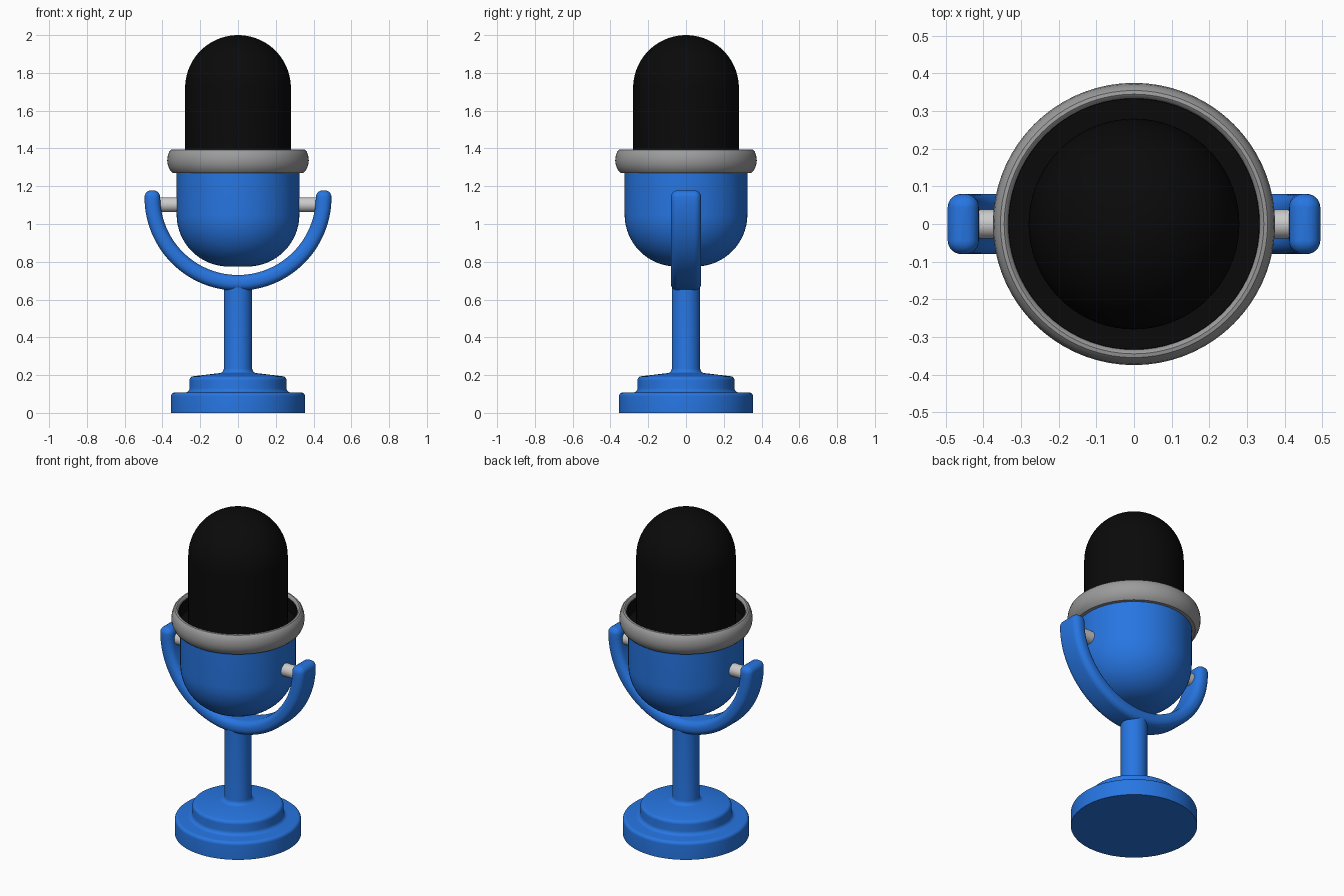
import bpy, bmesh
from math import sin, cos, pi, radians
from mathutils import Vector, Matrix

if "Cube" in bpy.data.objects:
    bpy.data.objects.remove(bpy.data.objects["Cube"])


def material(name, color):
    m = bpy.data.materials.new(name)
    m.diffuse_color = (*color, 1)
    m.use_nodes = True
    m.node_tree.nodes["Principled BSDF"].inputs["Base Color"].default_value = m.diffuse_color
    return m


BLUE = material("blue_paint", (0.02, 0.18, 0.76))
BLACK = material("black_grille", (0.003, 0.003, 0.003))
GREY = material("grey_metal", (0.33, 0.33, 0.33))


def finish(name, bm, mat=None):
    bmesh.ops.recalc_face_normals(bm, faces=bm.faces)
    me = bpy.data.meshes.new(name)
    bm.to_mesh(me)
    bm.free()
    me.polygons.foreach_set("use_smooth", [True] * len(me.polygons))
    me.set_sharp_from_angle(angle=radians(35))
    if mat:
        me.materials.append(mat)
    ob = bpy.data.objects.new(name, me)
    bpy.context.collection.objects.link(ob)
    return ob


def arc(cx, cz, r, a0, a1, n=6):
    """Profile points on a circular arc, angles in degrees."""
    angles = [radians(a0 + (a1 - a0) * i / n) for i in range(n + 1)]
    return [(cx + r * cos(a), cz + r * sin(a)) for a in angles]


def lathe(name, profile, mat=None, closed=False, steps=72):
    """Revolve an (r, z) profile about the z axis."""
    bm = bmesh.new()
    vs = [bm.verts.new((r, 0, z)) for r, z in profile]
    edges = [bm.edges.new(p) for p in zip(vs, vs[1:])]
    if closed:
        edges.append(bm.edges.new((vs[-1], vs[0])))
    bmesh.ops.spin(bm, geom=vs + edges, cent=(0, 0, 0), axis=(0, 0, 1),
                   angle=2 * pi, steps=steps)
    bmesh.ops.remove_doubles(bm, verts=bm.verts, dist=1e-4)
    return finish(name, bm, mat)


# Stepped base with the stem flowing out of it
lathe("base_and_stem",
      [(0, 0), (0.355, 0)] + arc(0.335, 0.088, 0.02, 0, 90)
      + arc(0.28, 0.131, 0.023, 270, 180) + arc(0.235, 0.172, 0.022, 0, 80)
      + arc(0.1, 0.235, 0.025, 275, 180) + [(0.075, 0.69), (0, 0.69)], BLUE)

# Rounded cup that holds the grille
lathe("cup", [(0, 0.775)] + arc(0.05, 1.05, 0.275, 270, 360, 16)
      + [(0.325, 1.29), (0, 1.29)], BLUE)

# Bulging metal collar
lathe("collar",
      [(0.325, 1.27), (0.345, 1.27), (0.36, 1.285), (0.371, 1.31), (0.375, 1.335),
       (0.372, 1.36), (0.365, 1.382), (0.355, 1.393), (0.345, 1.395),
       (0.338, 1.39), (0.334, 1.38), (0.334, 1.3)], GREY, closed=True)

# Black lining inside the collar, and the domed grille
lathe("collar_lining", [(0, 1.3), (0.332, 1.3), (0.332, 1.376), (0.336, 1.376),
                        (0.336, 1.28), (0, 1.28)], BLACK)
lathe("grille", [(0, 1.29), (0.28, 1.29)] + arc(0, 1.72, 0.28, 0, 90, 20), BLACK)


# U-shaped yoke: rounded-rectangle section swept along a half circle
R, HW, HT, CORNER, CZ = 0.4535, 0.08, 0.0415, 0.036, 1.142


def section(inset):
    r = CORNER - inset
    w, t = HW - CORNER, HT - CORNER
    pts = []
    for (sx, sy), a in zip(((1, 1), (-1, 1), (-1, -1), (1, -1)), (0, 90, 180, 270)):
        pts += arc(sx * t, sy * w, r, a, a + 90)
    return pts


stations = []          # (angle, vertical extension past the end, inset)
CAP = [i / 5 * pi / 2 * 0.98 for i in range(5, 0, -1)]
stations += [(pi, CORNER * sin(a), CORNER * (1 - cos(a))) for a in CAP]
stations += [(pi + pi * i / 56, 0, 0) for i in range(57)]
stations += [(2 * pi, CORNER * sin(a), CORNER * (1 - cos(a))) for a in reversed(CAP)]
bm = bmesh.new()
rings = []
for ang, up, inset in stations:
    out = Vector((cos(ang), 0, sin(ang)))
    rings.append([bm.verts.new(out * (R + u) + Vector((0, v, CZ + up)))
                  for u, v in section(inset)])
for a, b in zip(rings, rings[1:]):
    n = len(a)
    for i in range(n):
        bm.faces.new((a[i], a[(i + 1) % n], b[(i + 1) % n], b[i]))
bm.faces.new(rings[0])
bm.faces.new(rings[-1])
finish("yoke", bm, BLUE)

# Pivot pins between yoke and cup
for side, label in ((-1, "left"), (1, "right")):
    bm = bmesh.new()
    bmesh.ops.create_cone(bm, cap_ends=True, segments=32, radius1=0.039, radius2=0.039,
                          depth=0.15, matrix=Matrix.Translation((side * 0.375, 0, 1.102))
                          @ Matrix.Rotation(pi / 2, 4, 'Y'))
    finish("pivot_pin_" + label, bm)
